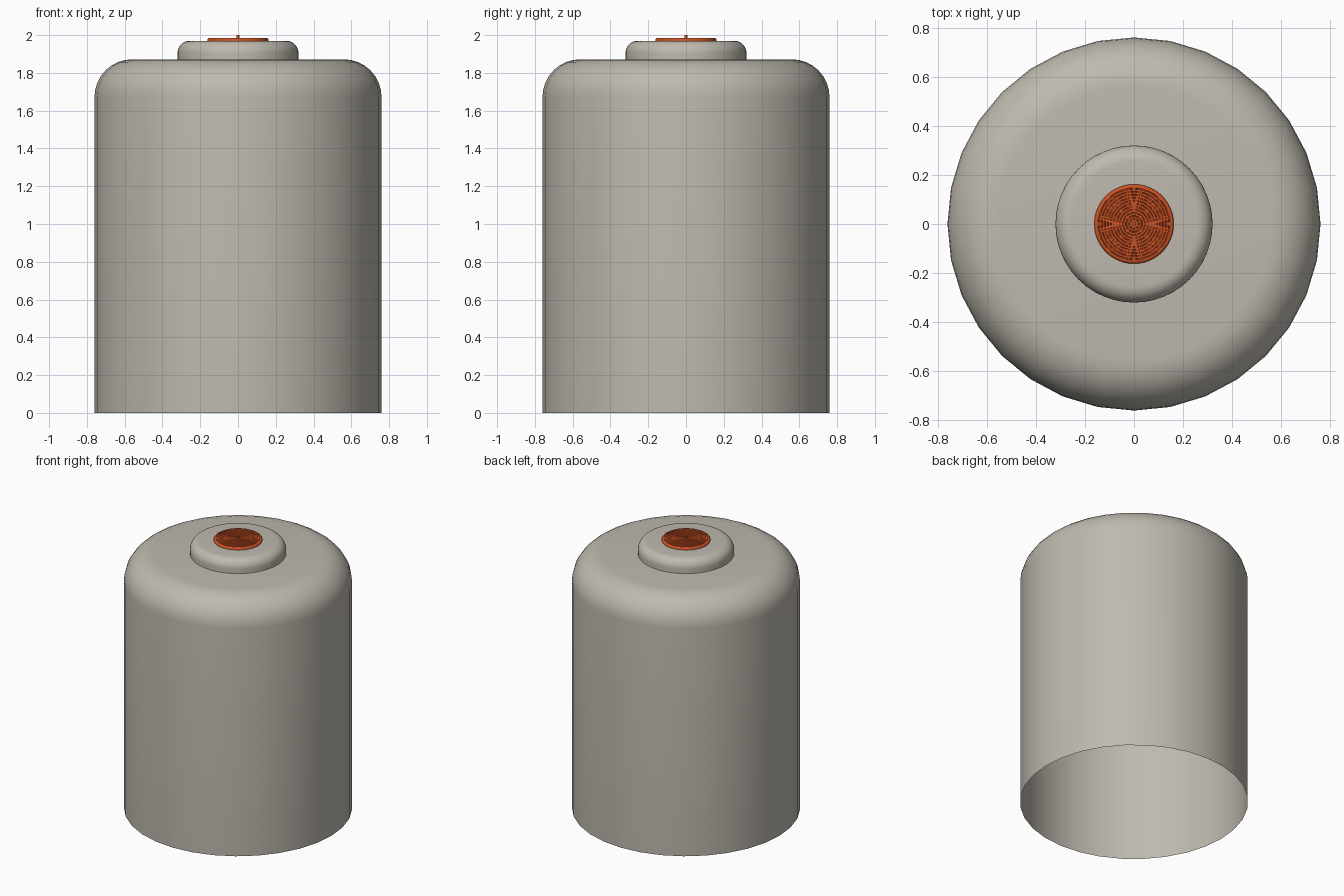
import bpy, bmesh, math

cube = bpy.data.objects.get("Cube")
if cube:
    bpy.data.objects.remove(cube, do_unlink=True)


def material(name, rgb):
    m = bpy.data.materials.new(name)
    m.use_nodes = True
    m.diffuse_color = (*rgb, 1)
    m.node_tree.nodes["Principled BSDF"].inputs["Base Color"].default_value = (*rgb, 1)
    return m


def shoulder(radius, top, bevel, steps):
    """Quarter-round from the vertical wall onto the flat top."""
    return [(radius - bevel + bevel * math.cos(a), top - bevel + bevel * math.sin(a))
            for a in (math.pi / 2 * i / steps for i in range(steps + 1))]


def lathe(name, profile, sides, mat, angle=40):
    """Turn an (r, z) profile, listed from the bottom outside to the top centre."""
    bm = bmesh.new()
    rings = []
    for r, z in profile:
        if r < 1e-5:
            rings.append([bm.verts.new((0, 0, z))])
        else:
            rings.append([bm.verts.new((r * math.cos(math.tau * i / sides),
                                        r * math.sin(math.tau * i / sides), z))
                          for i in range(sides)])
    for low, high in zip(rings, rings[1:]):
        for i in range(sides):
            j = (i + 1) % sides
            if len(high) == 1:
                bm.faces.new((low[i], low[j], high[0]))
            else:
                bm.faces.new((low[i], low[j], high[j], high[i]))
    mesh = bpy.data.meshes.new(name)
    bm.to_mesh(mesh)
    bm.free()
    mesh.materials.append(mat)
    ob = bpy.data.objects.new(name, mesh)
    bpy.context.collection.objects.link(ob)
    bpy.ops.object.select_all(action="DESELECT")
    ob.select_set(True)
    bpy.context.view_layer.objects.active = ob
    bpy.ops.object.shade_smooth_by_angle(angle=math.radians(angle))
    return ob


grey = material("warm grey", (0.52, 0.49, 0.43))
orange = material("burnt orange", (0.60, 0.085, 0.018))

# Body: open-bottomed shell with a rounded shoulder
lathe("body_shell", [(0.76, 0)] + shoulder(0.76, 1.872, 0.2, 8) + [(0, 1.872)], 32, grey)

# Raised collar on the top
lathe("top_collar", [(0.32, 1.872)] + shoulder(0.32, 1.97, 0.065, 8) + [(0, 1.97)], 48, grey)

# Button with fine concentric grooves
button = [(0.162, 1.965)] + shoulder(0.162, 1.986, 0.012, 4)
groove_count, pitch = 11, 0.0125
for k in range(groove_count):
    r = 0.147 - k * pitch
    button += [(r, 1.986), (r - 0.001, 1.983), (r - 0.004, 1.983), (r - 0.005, 1.986)]
button.append((0, 1.986))
lathe("grooved_button", button, 48, orange, 30)

# Centre pin
lathe("centre_pin", [(0.009, 1.98), (0.009, 2.0), (0, 2.0)], 16, orange)
